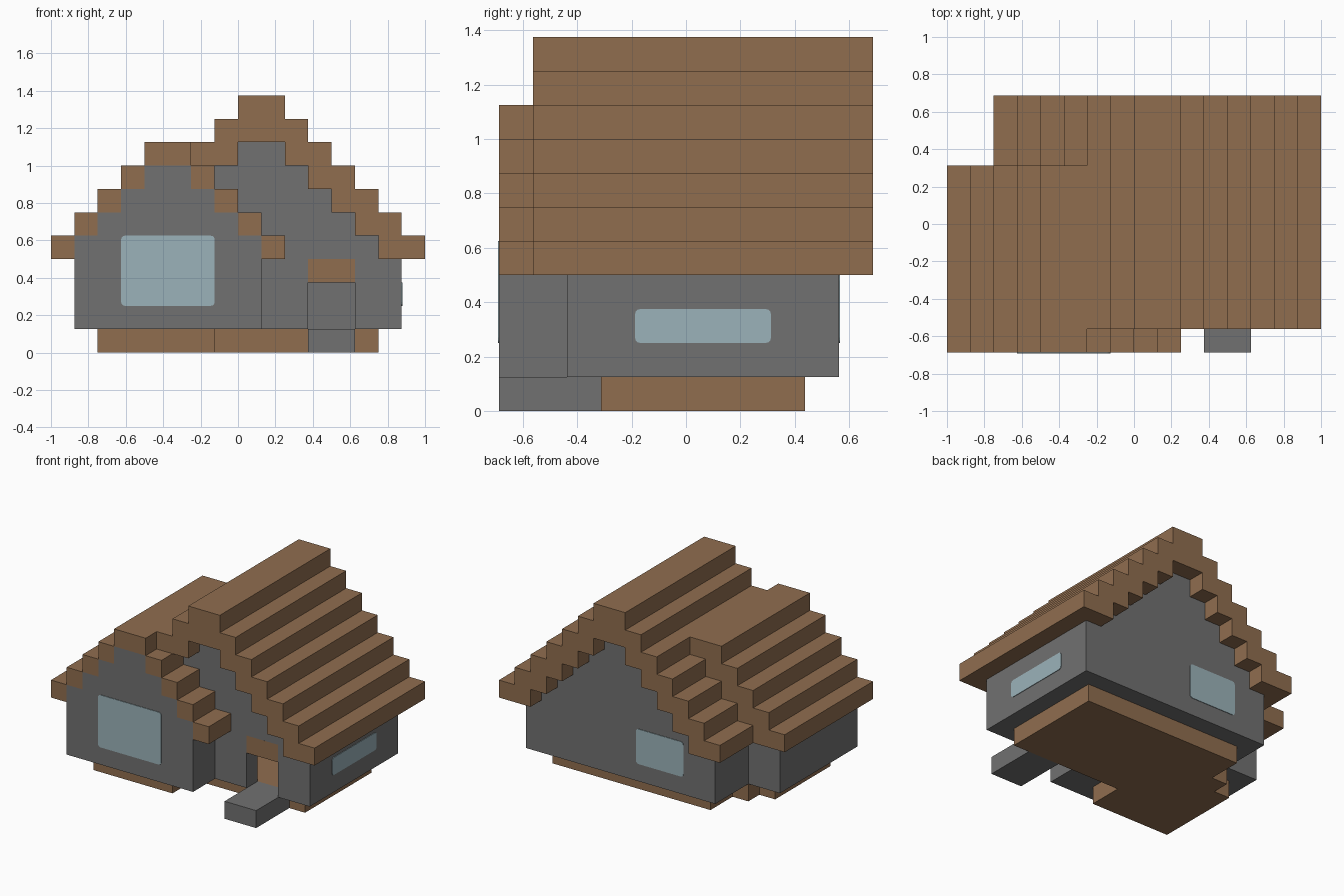
import bpy, bmesh, math
from mathutils import Vector

if "Cube" in bpy.data.objects:
    bpy.data.objects.remove(bpy.data.objects["Cube"], do_unlink=True)

U = 0.125        # one building block
EAVE = 4         # height of the lowest roof row, in blocks


def material(name, rgb):
    m = bpy.data.materials.new(name)
    m.use_nodes = True
    m.diffuse_color = (*rgb, 1)
    m.node_tree.nodes["Principled BSDF"].inputs["Base Color"].default_value = (*rgb, 1)
    return m


wood = material("brown wood", (0.28, 0.155, 0.078))
stone = material("grey stone", (0.165, 0.165, 0.165))
glass = material("pale blue glass", (0.33, 0.45, 0.49))


def finish(name, bm, mat):
    bmesh.ops.recalc_face_normals(bm, faces=bm.faces)
    mesh = bpy.data.meshes.new(name)
    bm.to_mesh(mesh)
    bm.free()
    mesh.materials.append(mat)
    obj = bpy.data.objects.new(name, mesh)
    bpy.context.collection.objects.link(obj)
    return obj


def blocks(name, mat, boxes):
    """One object from boxes given as x, y and z ranges in blocks."""
    bm = bmesh.new()
    for xs, ys, zs in boxes:
        lo = Vector((min(xs), min(ys), min(zs))) * U
        hi = Vector((max(xs), max(ys), max(zs))) * U
        for v in bmesh.ops.create_cube(bm, size=1)["verts"]:
            v.co = Vector([hi[i] if v.co[i] > 0 else lo[i] for i in range(3)])
    return finish(name, bm, mat)


def slope(centre, side, half, rows, ys, width=2):
    """Stepped roof rows on one side of a ridge."""
    return [((centre + side * max(0, half - n - width), centre + side * (half - n)),
             ys, (EAVE + n, EAVE + n + 1)) for n in rows]


def gable(centre, half, rows, ys):
    """Stepped wall rows that fill a gable end."""
    return [((centre - half + n, centre + half - n), ys, (EAVE + n, EAVE + n + 1))
            for n in range(rows)]


def window(name, width, height, centre, turn):
    """Thin glass plate with rounded corners, turned about z."""
    r, bm = 0.02, bmesh.new()
    ring = []
    for k in range(4):
        sx, sz = (1, -1, -1, 1)[k], (1, 1, -1, -1)[k]
        for s in range(4):
            a = math.radians(90 * k + 30 * s)
            ring.append(bm.verts.new((sx * (width / 2 - r) + r * math.cos(a), 0,
                                      sz * (height / 2 - r) + r * math.sin(a))))
    face = bm.faces.new(ring)
    moved = bmesh.ops.extrude_face_region(bm, geom=[face])["geom"]
    bmesh.ops.translate(bm, vec=(0, -0.004, 0),
                        verts=[g for g in moved if isinstance(g, bmesh.types.BMVert)])
    obj = finish(name, bm, glass)
    obj.location = Vector(centre) * U
    obj.rotation_euler.z = math.radians(turn)


# Foundation and doorstep
blocks("foundation", wood, [
    ((-4, 6), (-2.5, 3.5), (0, 1)),
    ((-6, -1), (-4.5, 0.5), (0, 1)),
    ((-5, -4), (0.5, 1.5), (0, 1))])
blocks("doorstep", stone, [((3, 5), (-5.5, -2.5), (0, 1))])

# Main house walls with a doorway
wall = (1, EAVE)
front, back = (-3.5, -2.5), (3.5, 4.5)
blocks("main_walls", stone, [
    ((6, 7), (-3.5, 4.5), wall),
    ((-1, 3), front, wall),
    ((5, 6), front, wall),
    ((-5, 6), back, wall),
    ((-5, -4), (1.5, 3.5), wall)]
    + gable(1, 5, 5, front) + gable(1, 5, 5, back))
blocks("door_lintel", wood, [((3, 5), front, (3, 4))])

# Side wing walls
blocks("wing_walls", stone, [
    ((-7, -6), (-5.5, 1.5), wall),
    ((-6, -1), (-5.5, -4.5), wall),
    ((-1, 1), (-5.5, -3.5), wall),
    ((-6, -4), (0.5, 1.5), wall),
    ((-6, -4), (0.5, 1.5), (4, 5)),
    ((-5, -4), (0.5, 1.5), (5, 6))]
    + gable(-3, 4, 4, (-5.5, -4.5)))

# Main roof: the lower left rows only exist behind the wing
blocks("main_roof", wood,
       slope(1, 1, 7, range(7), (-4.5, 5.5))
       + slope(1, -1, 7, range(4, 7), (-4.5, 5.5))
       + slope(1, -1, 7, range(4), (1.5, 5.5)))

# Wing roof: a single-block rim around the front gable, thicker behind
rim = (-5.5, -4.5)
blocks("wing_roof", wood,
       slope(-3, -1, 5, range(5), rim, 1)
       + slope(-3, 1, 5, range(5), rim, 1)
       + slope(-3, -1, 5, range(5), (-4.5, 2.5))
       + slope(-3, 1, 5, range(4), (-4.5, -3.5))
       + slope(-3, 1, 5, [4], (-4.5, 2.5)))

# Windows
window("front_window", 4 * U, 3 * U, (-3, -5.5, 3.5), 0)
window("side_window", 4 * U, U, (7, 0.5, 2.5), 90)
window("back_window", 3 * U, 2 * U, (-1.5, 4.5, 3), 180)
